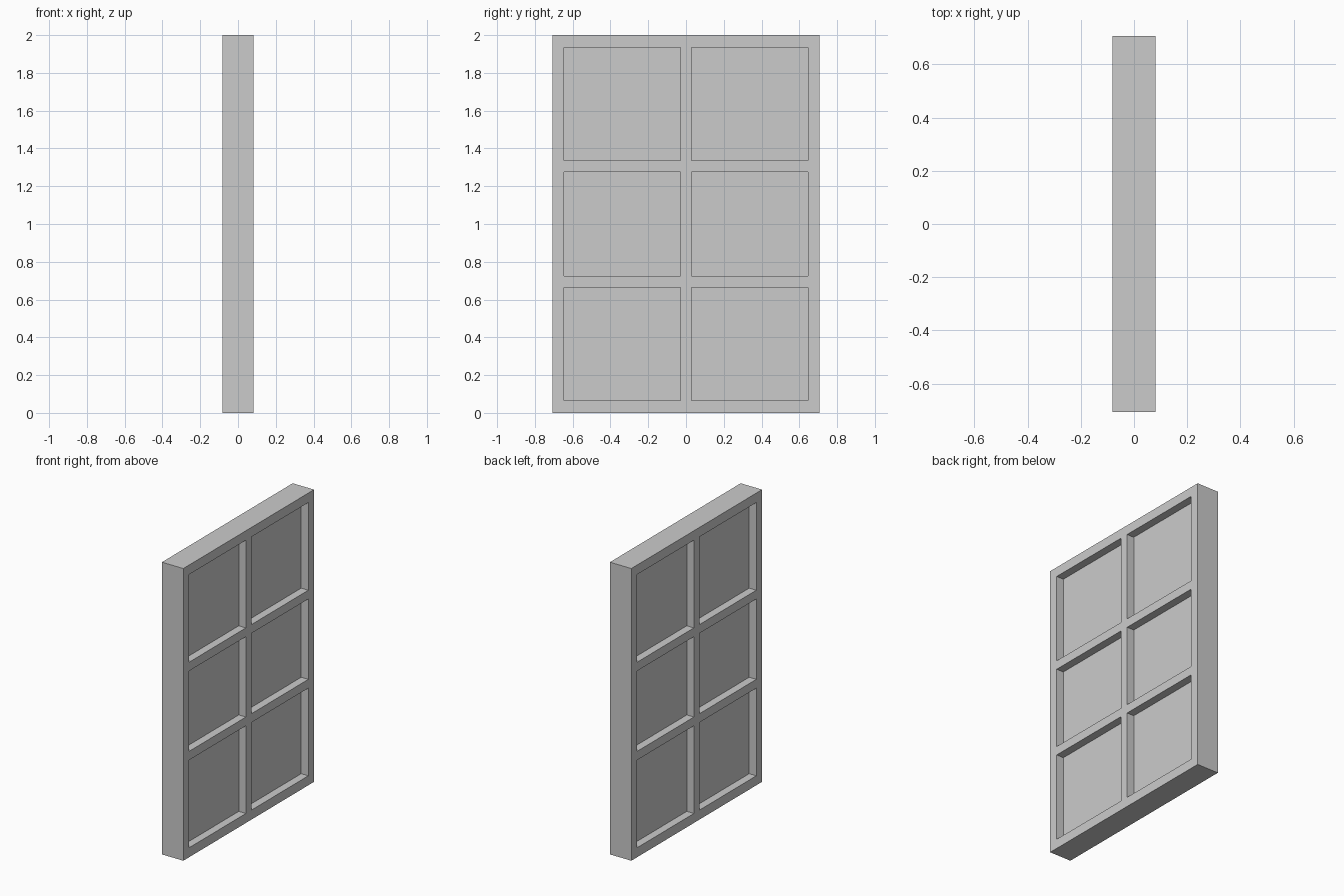
import bpy, bmesh
from mathutils import Vector

if "Cube" in bpy.data.objects:
    bpy.data.objects.remove(bpy.data.objects["Cube"])

HALF_T = 0.081     # half thickness of the frame
PANE_T = 0.027     # half thickness of the panes
YS = [-0.707, -0.645, -0.03, 0.03, 0.645, 0.707]
ZS = [0, 0.065, 0.665, 0.725, 1.275, 1.335, 1.935, 2.0]


def is_pane(i, j):
    return i % 2 == 1 and j % 2 == 1


def add_object(name, bm):
    bmesh.ops.recalc_face_normals(bm, faces=bm.faces)
    mesh = bpy.data.meshes.new(name)
    bm.to_mesh(mesh)
    bm.free()
    ob = bpy.data.objects.new(name, mesh)
    bpy.context.collection.objects.link(ob)
    return ob


# Frame: flat lattice of bars with six openings, extruded to thickness
bm = bmesh.new()
grid = [[bm.verts.new((-HALF_T, y, z)) for z in ZS] for y in YS]
for i in range(len(YS) - 1):
    for j in range(len(ZS) - 1):
        if not is_pane(i, j):
            bm.faces.new((grid[i][j], grid[i + 1][j],
                          grid[i + 1][j + 1], grid[i][j + 1]))
ext = bmesh.ops.extrude_face_region(bm, geom=bm.faces[:], use_keep_orig=True)
new_verts = [g for g in ext["geom"] if isinstance(g, bmesh.types.BMVert)]
bmesh.ops.translate(bm, verts=new_verts, vec=(2 * HALF_T, 0, 0))
add_object("window_frame", bm)

# Panes: thin slabs filling each opening, recessed on both sides
for i in range(len(YS) - 1):
    for j in range(len(ZS) - 1):
        if is_pane(i, j):
            bm = bmesh.new()
            bmesh.ops.create_cube(bm, size=1)
            bmesh.ops.scale(bm, verts=bm.verts, vec=Vector(
                (2 * PANE_T, YS[i + 1] - YS[i], ZS[j + 1] - ZS[j])))
            pane = add_object(f"pane_{i // 2 + 1}_{j // 2 + 1}", bm)
            pane.location = (0, (YS[i] + YS[i + 1]) / 2, (ZS[j] + ZS[j + 1]) / 2)
